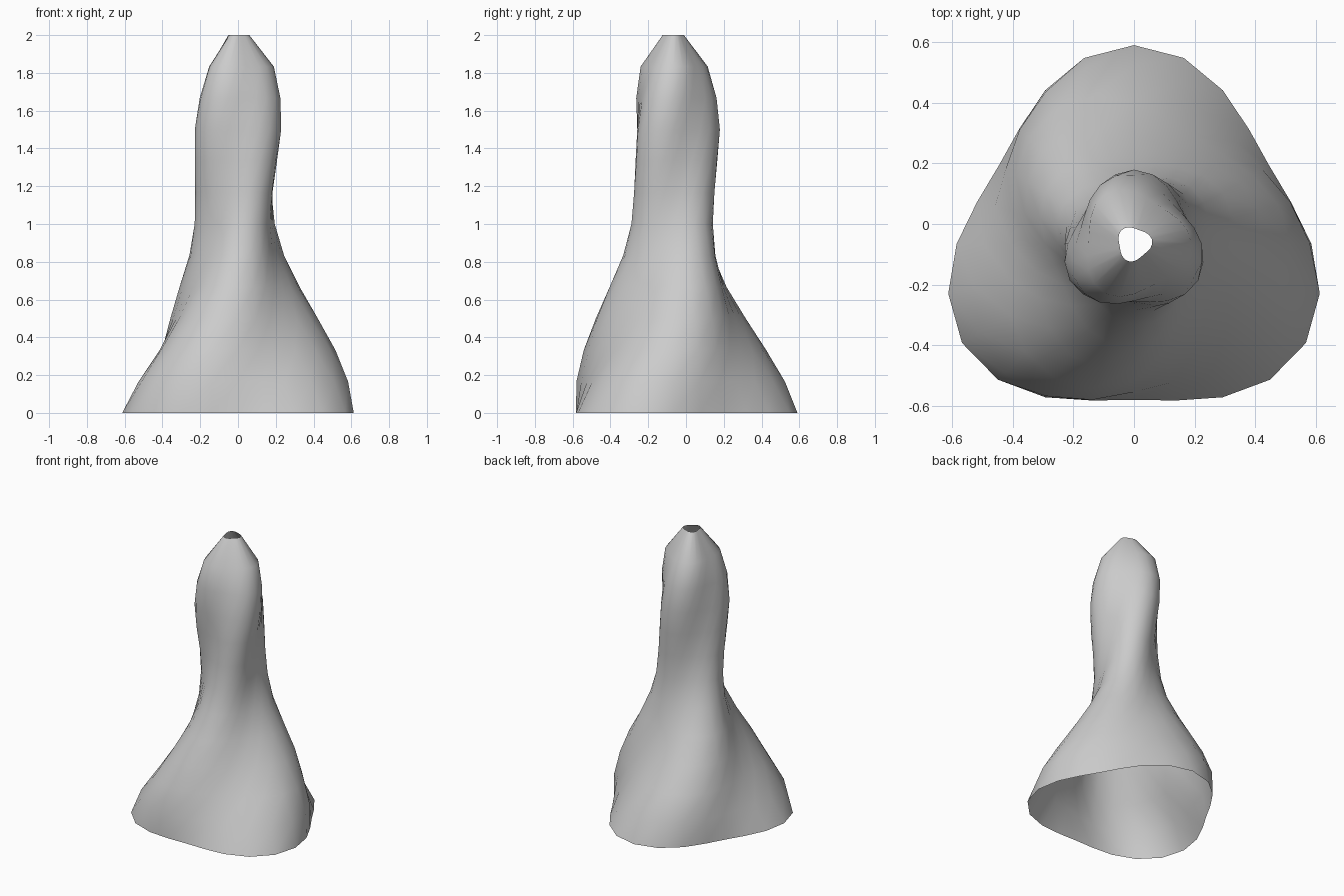
import bpy
import bmesh
from math import cos, sin, tau, radians

cube = bpy.data.objects.get("Cube")
if cube:
    bpy.data.objects.remove(cube, do_unlink=True)

# Matte grey for the whole shell
grey = bpy.data.materials.new("light_grey")
grey.use_nodes = True
colour = (0.6, 0.6, 0.6, 1)
grey.diffuse_color = colour
grey.node_tree.nodes["Principled BSDF"].inputs["Base Color"].default_value = colour

# Size of each level, evenly spaced from base to tip
scales = [1, .921, .788, .654, .521, .411, .355, .347, .361, .373, .355, .29, .093]
SIDES = 24
HEIGHT = 2
TWIST = radians(160)
CENTRE_Y = -.065


def add_ring(bm, t, scale):
    """Rounded three-cornered section, its corners turning with height."""
    ring = []
    for i in range(SIDES):
        a = tau * i / SIDES
        r = scale * (.585 + .07 * cos(3 * (a - tau / 4 - TWIST * t)))
        ring.append(bm.verts.new((r * cos(a), CENTRE_Y + r * sin(a), HEIGHT * t)))
    return ring


# Twisted vase shell, open at the base and the tip
bm = bmesh.new()
rings = [add_ring(bm, k / (len(scales) - 1), s) for k, s in enumerate(scales)]
for low, high in zip(rings, rings[1:]):
    for i in range(SIDES):
        j = (i + 1) % SIDES
        bm.faces.new((low[i], low[j], high[j], high[i])).smooth = True

mesh = bpy.data.meshes.new("twisted_vase")
bm.to_mesh(mesh)
bm.free()
mesh.materials.append(grey)
vase = bpy.data.objects.new("twisted_vase", mesh)
bpy.context.collection.objects.link(vase)
